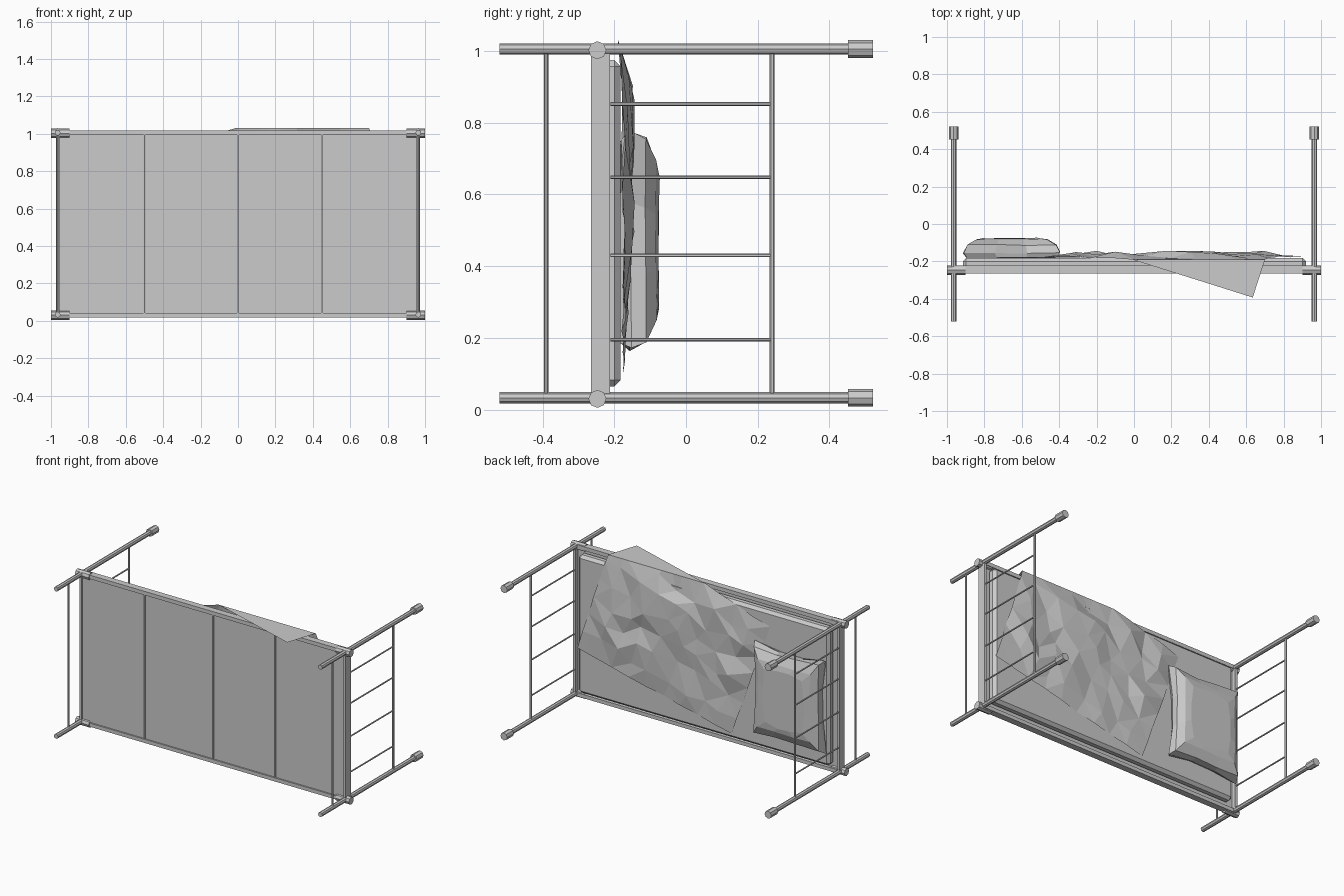
import bpy, bmesh, math, random
from mathutils import Vector

if "Cube" in bpy.data.objects:
    bpy.data.objects.remove(bpy.data.objects["Cube"])

random.seed(4)


def finish(name, bm):
    bmesh.ops.recalc_face_normals(bm, faces=bm.faces)
    me = bpy.data.meshes.new(name)
    bm.to_mesh(me)
    bm.free()
    ob = bpy.data.objects.new(name, me)
    bpy.context.collection.objects.link(ob)
    return ob


def rod(name, a, b, r, sides=6):
    a, b = Vector(a), Vector(b)
    bpy.ops.mesh.primitive_cylinder_add(vertices=sides, radius=r, depth=(b - a).length,
                                        location=(a + b) / 2)
    ob = bpy.context.object
    ob.rotation_mode = 'QUATERNION'
    ob.rotation_quaternion = (b - a).to_track_quat('Z', 'Y')
    ob.name = name
    return ob


def box(name, x, y, z, bevel=0):
    lo, hi = Vector((x[0], y[0], z[0])), Vector((x[1], y[1], z[1]))
    bm = bmesh.new()
    bmesh.ops.create_cube(bm, size=1)
    for v in bm.verts:
        v.co = (lo + hi) / 2 + Vector([c * d for c, d in zip(v.co, hi - lo)])
    ob = finish(name, bm)
    if bevel:
        m = ob.modifiers.new("bevel", 'BEVEL')
        m.width, m.segments = bevel, 1
    return ob


Z_LOW, Z_HIGH = 0.033, 1.005

# End frames: the bed lies on its side, so its posts run along y
for s, end in ((-1, "head"), (1, "foot")):
    x = 0.964 * s
    for z, side in ((Z_LOW, "lower"), (Z_HIGH, "upper")):
        tag = f"{end}_{side}"
        rod(tag + "_post", (x, -0.52, z), (x, 0.50, z), 0.0155, 8)
        rod(tag + "_foot_cap", (x, 0.452, z), (x, 0.522, z), 0.025, 8)
        rod(tag + "_joint", (0.90 * s, -0.247, z - 0.003), (1.0 * s, -0.247, z - 0.003), 0.025, 8)
    rod(end + "_bottom_bar", (x, -0.39, Z_LOW), (x, -0.39, Z_HIGH), 0.006)
    rod(end + "_top_bar", (x, 0.24, Z_LOW), (x, 0.24, Z_HIGH), 0.007)
    for i, z in enumerate((0.195, 0.43, 0.648, 0.852)):
        rod(f"{end}_spindle_{i}", (x, -0.21, z), (x, 0.24, z), 0.005)
    box(end + "_rail", sorted((0.955 * s, 0.972 * s)), (-0.265, -0.212), (Z_LOW, Z_HIGH))

# Long side rails, base board and slats
for name, z0, z1 in (("lower_side_rail", 0.018, 0.042), ("upper_side_rail", 0.993, 1.018)):
    box(name, (-0.96, 0.96), (-0.265, -0.222), (z0, z1))
box("base_board", (-0.957, 0.957), (-0.256, -0.240), (0.035, 1.0))
for i, x in enumerate((-0.5, 0.0, 0.45)):
    rod(f"slat_{i}", (x, -0.258, Z_LOW), (x, -0.258, Z_HIGH), 0.006)

# Mattress: wide lower layer with a thinner top
box("mattress", (-0.915, 0.92), (-0.245, -0.182), (0.065, 0.975), 0.018)

# Pillow: stacked outlines, sides pulled in so the corners stick out
bm = bmesh.new()
rings = []
for y, hx, hz, pinch in ((-0.182, 0.235, 0.28, 0.02), (-0.155, 0.256, 0.303, 0.03),
                         (-0.112, 0.240, 0.285, 0.01), (-0.084, 0.19, 0.225, 0.0),
                         (-0.076, 0.13, 0.17, -0.02)):
    ring = []
    corners = [(-1, -1), (1, -1), (1, 1), (-1, 1)]
    for k in range(4):
        p, q = corners[k], corners[(k + 1) % 4]
        for t in (0, 0.33, 0.67):
            u, w = p[0] + (q[0] - p[0]) * t, p[1] + (q[1] - p[1]) * t
            if t:
                u *= 1 - pinch / hx * (p[0] == q[0])
                w *= 1 - pinch / hz * (p[1] == q[1])
            j = random.uniform(-0.006, 0.006)
            ring.append(bm.verts.new((-0.655 + u * hx + j, y + j * 0.5, 0.47 + w * hz + j)))
    rings.append(ring)
for a, b in zip(rings, rings[1:]):
    for i in range(12):
        k = (i + 1) % 12
        bm.faces.new((a[i], a[k], b[k], b[i]))
bm.faces.new(rings[0])
bm.faces.new(rings[-1])
finish("pillow", bm)

# Blanket: a turned rectangle of crumpled cloth, one corner folded over the side
FOLD = 1.032
origin, along, across = Vector((-0.21, 0.10)), Vector((1.125, 0.265)), Vector((-0.28, 0.78))
bm = bmesh.new()
nu, nv = 9, 7
grid = []
for i in range(nu + 1):
    row = []
    for j in range(nv + 1):
        u, v = i / nu, j / nv
        inner = 0 < i < nu and 0 < j < nv
        if inner:
            u += random.uniform(-0.03, 0.03)
            v += random.uniform(-0.04, 0.04)
        p = origin + along * u + across * v
        p.y += 0.09 * u * v
        h = random.uniform(-0.178, -0.142) if inner else random.uniform(-0.18, -0.168)
        if p.y > 0.93:
            h = -0.182
        row.append(bm.verts.new((p.x, h, p.y)))
    grid.append(row)
for i in range(nu):
    for j in range(nv):
        bm.faces.new((grid[i][j], grid[i + 1][j], grid[i + 1][j + 1], grid[i][j + 1]))
bmesh.ops.triangulate(bm, faces=bm.faces)
bmesh.ops.bisect_plane(bm, geom=bm.verts[:] + bm.edges[:] + bm.faces[:],
                       plane_co=(0, 0, FOLD), plane_no=(0, 0, 1))
for v in bm.verts:
    if v.co.z > FOLD - 1e-4:
        v.co.y = -0.19 - (v.co.z - FOLD)
        v.co.z = FOLD
finish("blanket", bm)
